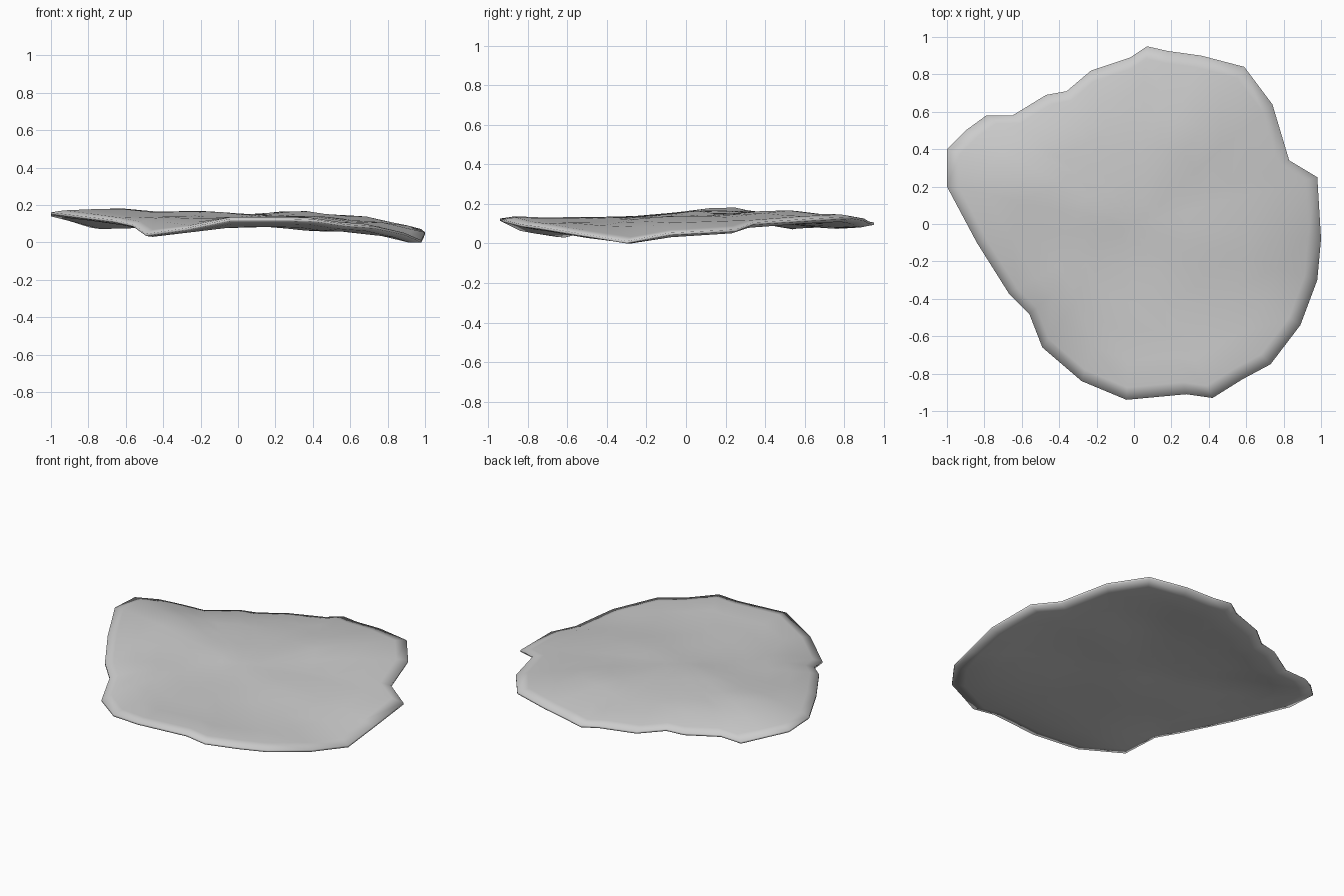
import bpy, bmesh
from mathutils import Vector

cube = bpy.data.objects.get("Cube")
if cube:
    bpy.data.objects.remove(cube, do_unlink=True)

# Irregular rim of the flake: x, y, height
RIM = [Vector(p) for p in (
    (-1, .4, .145), (-1, .2, .155), (-.84, -.1, .135), (-.67, -.37, .115), (-.56, -.48, .09),
    (-.49, -.66, .04), (-.28, -.84, .07), (-.04, -.94, .12), (.28, -.91, .12), (.42, -.93, .115),
    (.58, -.83, .09), (.73, -.75, .08), (.89, -.54, .045), (.98, -.3, .006), (1, -.08, .048),
    (.98, .25, .065), (.83, .34, .1), (.74, .64, .12), (.59, .84, .13), (.36, .9, .12),
    (.18, .925, .105), (.07, .95, .1), (-.02, .89, .095), (-.23, .82, .09), (-.36, .71, .1),
    (-.47, .69, .095), (-.65, .58, .09), (-.79, .58, .085), (-.9, .5, .12))]

# Gentle humps and hollows inside the rim
HUMPS = [Vector(p) for p in (
    (-.68, .23, .174), (-.2, .15, .15), (0, .3, .128), (.3, .5, .153), (.4, 0, .12),
    (.75, 0, .09), (0, -.5, .113), (.5, -.55, .08), (-.4, -.3, .118), (-.35, .45, .147))]


def height(x, y):
    """Blend the control heights by distance."""
    total = weight = 0
    for p in RIM + HUMPS:
        w = 1 / (((p.x - x) ** 2 + (p.y - y) ** 2) ** 1.5 + .002)
        total += w * p.z
        weight += w
    return total / weight


def ring(bm, scale, half):
    """One loop of vertices, following the rim outline, kept above the ground."""
    verts = []
    for p in RIM:
        x, y = p.x * scale, p.y * scale
        blend = max(0, (scale - .83) / .17)
        z = height(x, y) * (1 - blend) + p.z * blend
        verts.append(bm.verts.new((x, y, max(0, z + half))))
    return verts


def bridge(bm, a, b):
    for i in range(len(a)):
        j = (i + 1) % len(a)
        bm.faces.new((a[i], a[j], b[j], b[i]))


# Closed shell: top centre, over the thin rim, to the bottom centre
bm = bmesh.new()
half_profile = [(.12, .024), (.28, .024), (.45, .024), (.62, .024), (.78, .024), (.93, .019)]
profile = half_profile + [(1, .006), (1, -.006)] + [(s, -h) for s, h in reversed(half_profile)]
rings = [ring(bm, s, h) for s, h in profile]
for a, b in zip(rings, rings[1:]):
    bridge(bm, a, b)
for loop, sign in ((rings[0], 1), (rings[-1], -1)):
    centre = bm.verts.new((0, 0, height(0, 0) + sign * .024))
    for i, v in enumerate(loop):
        bm.faces.new((v, loop[(i + 1) % len(loop)], centre))
bmesh.ops.recalc_face_normals(bm, faces=bm.faces)
for f in bm.faces:
    f.smooth = True

mesh = bpy.data.meshes.new("flake")
bm.to_mesh(mesh)
bm.free()
flake = bpy.data.objects.new("flake", mesh)
bpy.context.collection.objects.link(flake)

grey = bpy.data.materials.new("plain_grey")
grey.use_nodes = True
colour = (.6, .6, .6, 1)
grey.diffuse_color = colour
grey.node_tree.nodes["Principled BSDF"].inputs["Base Color"].default_value = colour
mesh.materials.append(grey)
